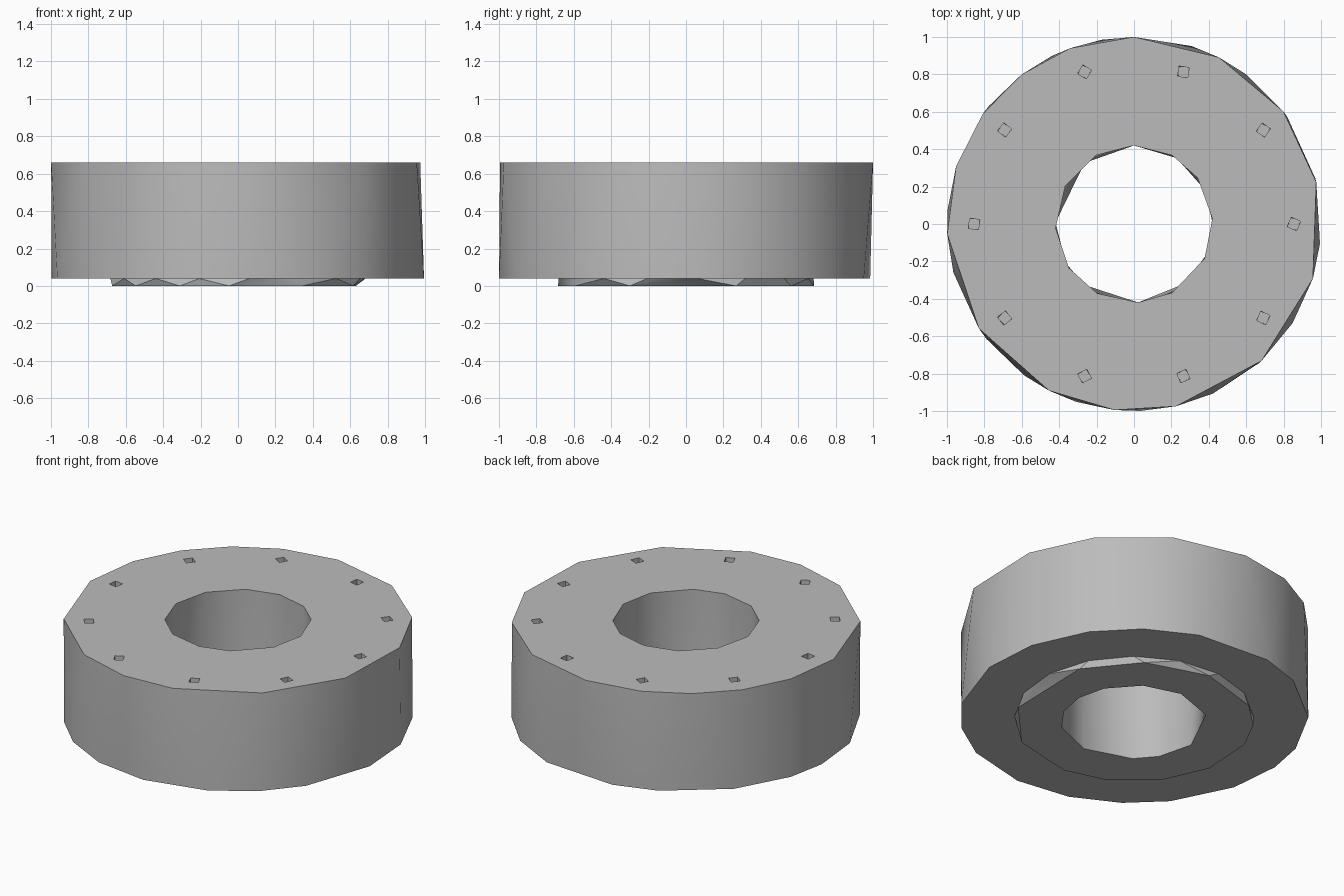
import bpy, bmesh, math, random
from math import radians, cos, sin

if "Cube" in bpy.data.objects:
    bpy.data.objects.remove(bpy.data.objects["Cube"])

random.seed(4)
grey = bpy.data.materials.new("plain_grey")
grey.use_nodes = True
colour = (0.5, 0.5, 0.5, 1)
grey.diffuse_color = colour
grey.node_tree.nodes["Principled BSDF"].inputs["Base Color"].default_value = colour


def drum(name, radius, low, high, z0, z1, centre=(0, 0)):
    """Faceted drum whose lower and upper rims have their own corner angles."""
    bm = bmesh.new()
    for angles, z in ((low, z0), (high, z1)):
        for a in angles:
            t = radians(a)
            bm.verts.new((centre[0] + radius * cos(t), centre[1] + radius * sin(t), z))
    bmesh.ops.convex_hull(bm, input=bm.verts)
    bmesh.ops.dissolve_limit(bm, angle_limit=radians(0.5), verts=bm.verts, edges=bm.edges)
    bmesh.ops.recalc_face_normals(bm, faces=bm.faces)
    mesh = bpy.data.meshes.new(name)
    bm.to_mesh(mesh)
    bm.free()
    mesh.materials.append(grey)
    obj = bpy.data.objects.new(name, mesh)
    bpy.context.collection.objects.link(obj)
    return obj


def combine(target, tool, operation):
    """Apply a boolean and discard the helper."""
    mod = target.modifiers.new(operation, 'BOOLEAN')
    mod.operation, mod.object, mod.solver = operation, tool, 'EXACT'
    bpy.context.view_layer.objects.active = target
    bpy.ops.object.modifier_apply(modifier=mod.name)
    bpy.data.objects.remove(tool)


TOP, STEP = 0.66, 0.04

# Main ring body
ring = drum("ring_body", 1.0,
            [14, 35, 53, 72, 100, 116, 141, 162, 176, 195, 218, 234, 252, 272, 295, 312, 328, 354],
            [13, 37, 63, 90, 110, 127, 144, 162, 183, 214, 243, 264, 283, 313, 343],
            STEP, TOP)

# Low collar under the body
collar = drum("collar", 0.685,
              [23, 55, 89, 124, 143, 162, 191, 217, 243, 266, 300, 334],
              [i * 22.5 + 5 for i in range(16)], 0, STEP)
combine(ring, collar, 'UNION')

# Central bore
bore_low = [1, 26, 57, 90, 129, 179, 210, 231, 273, 311, 337]
bore_high = [4, 36, 61, 90, 119, 151, 183, 214, 242, 273, 299, 334]
lower = drum("bore", 0.42, bore_low, bore_high, 0, TOP)
# Extend the cutter past both ends, keeping its rims in place
bm = bmesh.new()
bm.from_mesh(lower.data)
for sign in (-1, 1):
    caps = [f for f in bm.faces if f.normal.z * sign > 0.9]
    made = bmesh.ops.extrude_face_region(bm, geom=caps)["geom"]
    bmesh.ops.translate(bm, vec=(0, 0, 0.1 * sign),
                        verts=[g for g in made if isinstance(g, bmesh.types.BMVert)])
    bmesh.ops.delete(bm, geom=caps, context='FACES')
bmesh.ops.recalc_face_normals(bm, faces=bm.faces)
bm.to_mesh(lower.data)
bm.free()
combine(ring, lower, 'DIFFERENCE')

# Ten small square bolt holes around the top
for i in range(10):
    t = radians(36 * i)
    spin = random.uniform(0, 90)
    corners = [spin + 90 * k for k in range(4)]
    hole = drum("bolt_hole", 0.038, [c + 8 for c in corners], corners,
                TOP - 0.3, TOP + 0.02, (0.855 * cos(t), 0.855 * sin(t)))
    combine(ring, hole, 'DIFFERENCE')

# Smooth walls with sharp rims
bpy.ops.object.select_all(action='DESELECT')
ring.select_set(True)
bpy.context.view_layer.objects.active = ring
bpy.ops.object.shade_smooth_by_angle(angle=radians(30))
